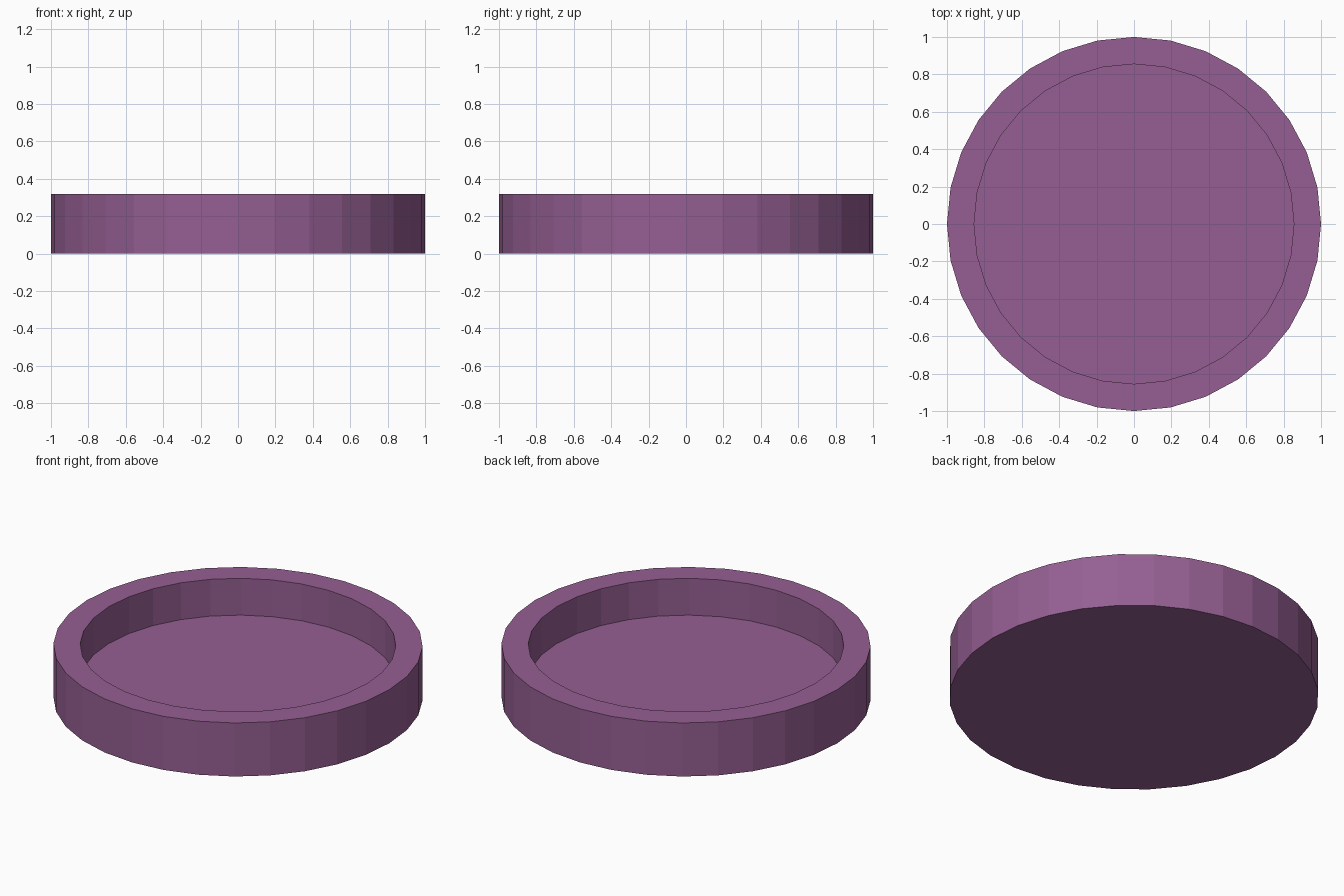
import bpy
import bmesh
from math import cos, sin, pi

if "Cube" in bpy.data.objects:
    bpy.data.objects.remove(bpy.data.objects["Cube"])

SIDES = 32
OUTER, INNER = 1.0, 0.855
HEIGHT, FLOOR = 0.32, 0.10

bm = bmesh.new()


def ring(radius, z):
    return [bm.verts.new((radius * cos(2 * pi * i / SIDES),
                          radius * sin(2 * pi * i / SIDES), z))
            for i in range(SIDES)]


# Profile from underside, up the outer wall, over the rim, down to the floor
profile = [(OUTER, 0), (OUTER, HEIGHT), (INNER, HEIGHT), (INNER, FLOOR)]
rings = [ring(r, z) for r, z in profile]
for a, b in zip(rings, rings[1:]):
    for i in range(SIDES):
        j = (i + 1) % SIDES
        bm.faces.new((a[i], a[j], b[j], b[i]))

# Underside and recessed floor
bm.faces.new(rings[0][::-1])
bm.faces.new(rings[-1])
bmesh.ops.recalc_face_normals(bm, faces=bm.faces)

mesh = bpy.data.meshes.new("round_tray")
bm.to_mesh(mesh)
bm.free()
tray = bpy.data.objects.new("round_tray", mesh)
bpy.context.collection.objects.link(tray)

# Purple finish
mat = bpy.data.materials.new("purple")
mat.diffuse_color = (0.30, 0.114, 0.29, 1)
mat.use_nodes = True
mat.node_tree.nodes["Principled BSDF"].inputs["Base Color"].default_value = mat.diffuse_color
mesh.materials.append(mat)
